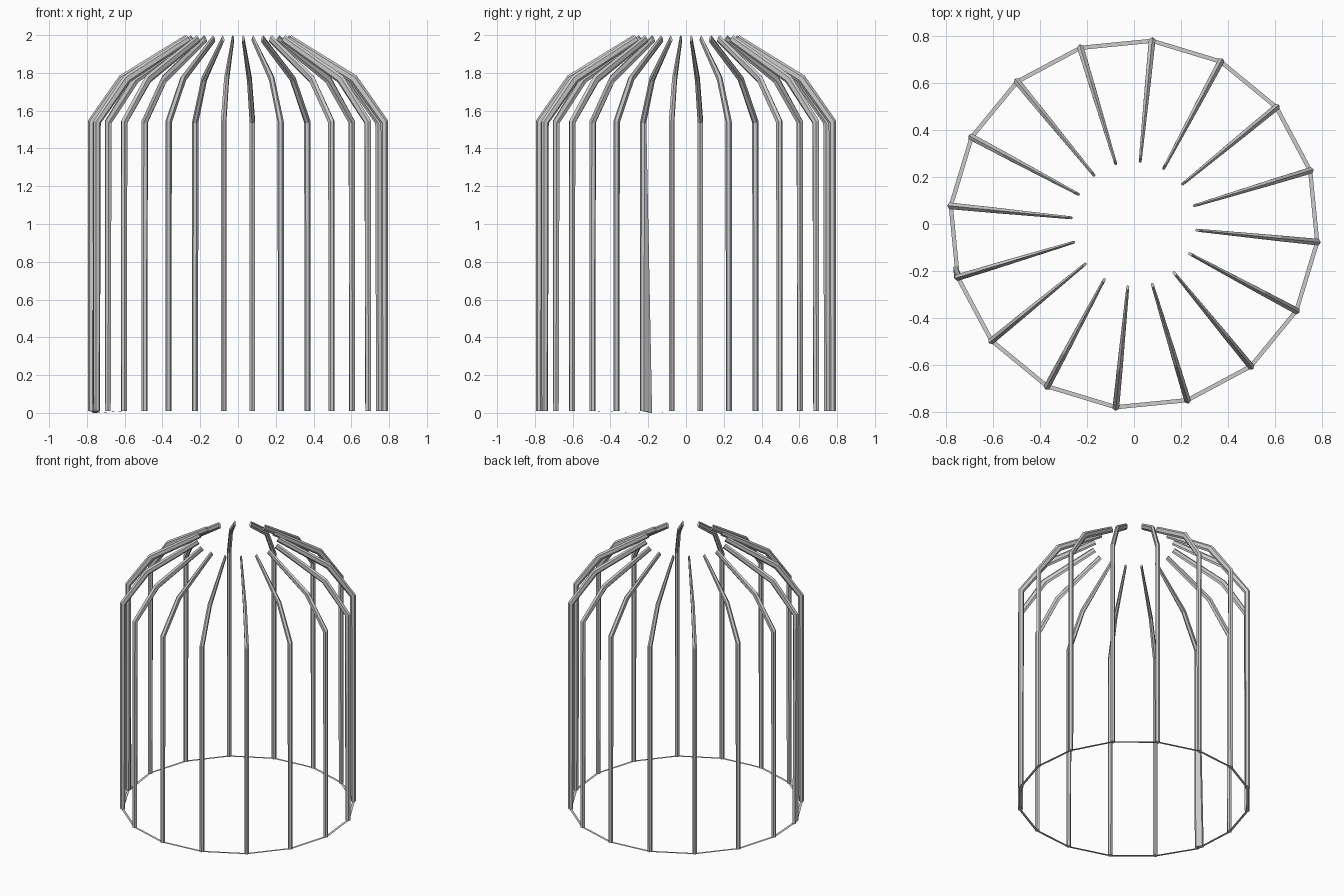
import bpy, math
from mathutils import Vector

if "Cube" in bpy.data.objects:
    bpy.data.objects.remove(bpy.data.objects["Cube"])

N, OFFSET = 16, math.radians(-5.625)
STEP = 2 * math.pi / N
BENT = 9            # rib with the flared foot
BASE_Z = 0.01


def make_mesh(name, verts, faces):
    me = bpy.data.meshes.new(name)
    me.from_pydata(verts, [], faces)
    me.update()
    ob = bpy.data.objects.new(name, me)
    bpy.context.collection.objects.link(ob)
    return ob


# rib path: radius, height, half width, half depth, tilt of section
PATH = [(0.781, BASE_Z, 0.016, 0.017, 0),
        (0.779, 1.540, 0.016, 0.021, 20),
        (0.615, 1.768, 0.014, 0.024, 46),
        (0.272, 1.981, 0.007, 0.021, 58)]
SIDES = 6


def rib(i):
    a = OFFSET + i * STEP
    radial = Vector((math.cos(a), math.sin(a), 0))
    tangent = Vector((-math.sin(a), math.cos(a), 0))
    verts, faces = [], []
    for k, (r, z, w, d, tilt) in enumerate(PATH):
        t = math.radians(tilt)
        out = radial * math.cos(t) + Vector((0, 0, math.sin(t)))
        for s in range(SIDES):
            b = 2 * math.pi * s / SIDES
            u = w * math.sin(b)
            p = radial * r + Vector((0, 0, z)) + out * d * math.cos(b) + tangent * u
            # flared foot of the damaged rib
            if i == BENT and k == 0 and u < -0.001:
                p -= tangent * 0.033
                p.z = 0
            verts.append(p)
    for k in range(len(PATH) - 1):
        for s in range(SIDES):
            n = (s + 1) % SIDES
            faces.append((k * SIDES + s, k * SIDES + n,
                          (k + 1) * SIDES + n, (k + 1) * SIDES + s))
    last = (len(PATH) - 1) * SIDES
    faces.append(tuple(reversed(range(SIDES))))
    faces.append(tuple(range(last, last + SIDES)))
    make_mesh("cage_rib_%02d" % (i + 1), verts, faces)


for i in range(N):
    rib(i)

# flat closed hoop joining the feet
verts, faces = [], []
for i in range(N):
    a = OFFSET + i * STEP
    z = 0.0 if i == BENT else BASE_Z
    for r in (0.774, 0.792):
        verts.append((r * math.cos(a), r * math.sin(a), z))
    n = (i + 1) % N
    faces.append((2 * i, 2 * i + 1, 2 * n + 1, 2 * n))
make_mesh("base_hoop", verts, faces)
